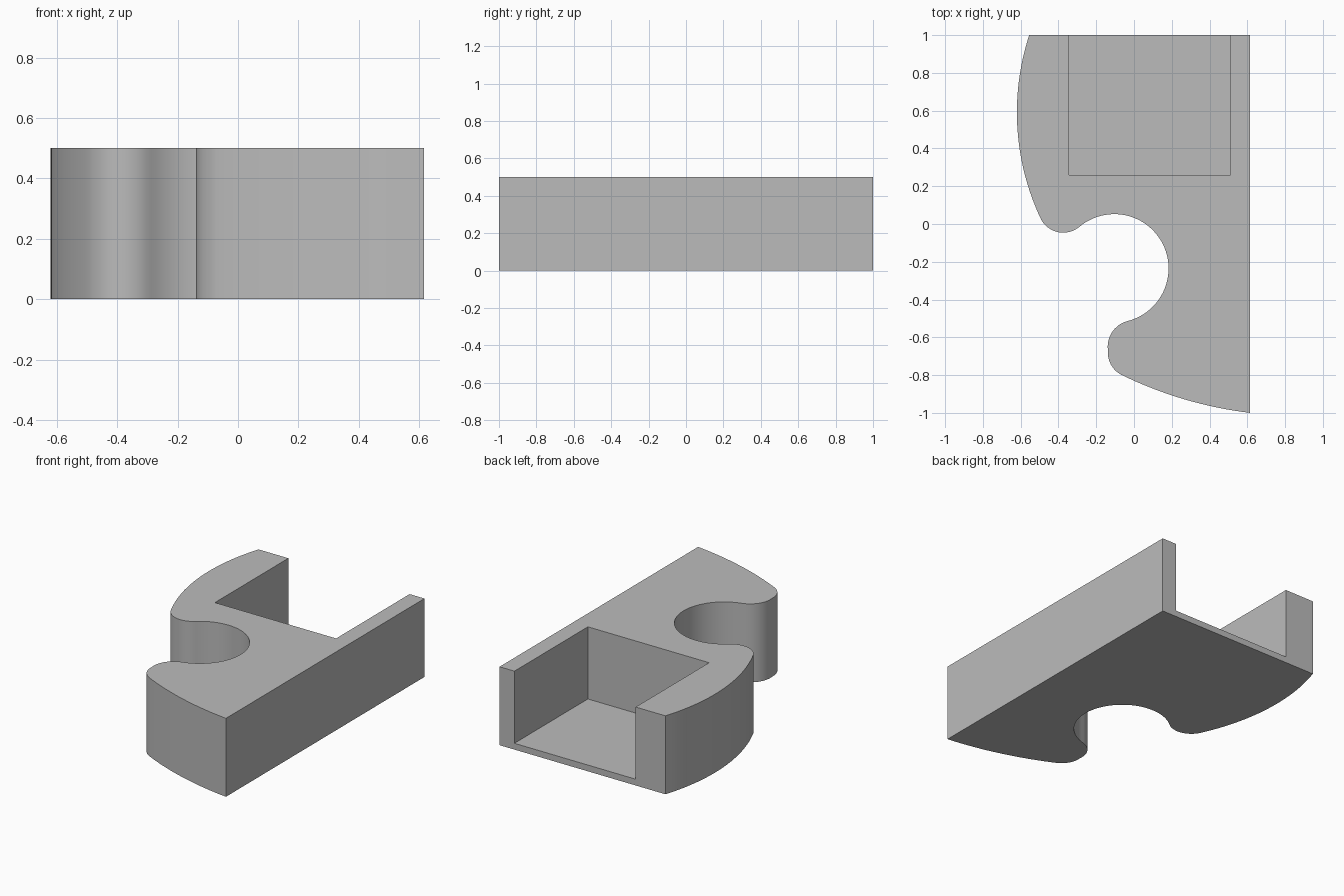
import bpy
import bmesh
from math import radians
from mathutils import Vector

cube = bpy.data.objects.get("Cube")
if cube:
    bpy.data.objects.remove(cube, do_unlink=True)

HEIGHT = 0.5
FLOOR = 0.04

grey = bpy.data.materials.new("plain grey")
grey.use_nodes = True
colour = (0.5, 0.5, 0.5, 1)
grey.diffuse_color = colour
grey.node_tree.nodes["Principled BSDF"].inputs["Base Color"].default_value = colour


def arc(start, middle, end, steps):
    """Points on the circle through three points, leaving out the end."""
    a, b, c = Vector(start), Vector(middle), Vector(end)
    u, v = b - a, c - a
    d = 2 * u.cross(v)
    centre = a + Vector((v.y * u.length_squared - u.y * v.length_squared,
                         u.x * v.length_squared - v.x * u.length_squared)) / d
    first, mid, last = a - centre, b - centre, c - centre
    # Signed sweep through the middle point
    sweep = first.angle_signed(mid) + mid.angle_signed(last)
    points = []
    for i in range(steps):
        t = -sweep * i / steps
        turn = Vector((1, 0)).copy()
        from_matrix = rotation(t)
        turn = from_matrix @ first
        points.append(centre + turn)
    return points


def rotation(angle):
    from mathutils import Matrix
    return Matrix.Rotation(angle, 2)


def prism(name, outline, bottom, top):
    """Extrude a closed outline upwards."""
    bm = bmesh.new()
    face = bm.faces.new([bm.verts.new((p[0], p[1], bottom)) for p in outline])
    up = bmesh.ops.extrude_face_region(bm, geom=[face])["geom"]
    moved = [g for g in up if isinstance(g, bmesh.types.BMVert)]
    bmesh.ops.translate(bm, verts=moved, vec=(0, 0, top - bottom))
    bmesh.ops.recalc_face_normals(bm, faces=bm.faces)
    mesh = bpy.data.meshes.new(name)
    bm.to_mesh(mesh)
    bm.free()
    mesh.materials.append(grey)
    obj = bpy.data.objects.new(name, mesh)
    bpy.context.collection.objects.link(obj)
    return obj


# Outline: straight side, then curved edges and the round notch
outline = [(0.615, -1), (0.615, 1)]
outline += arc((-0.555, 1), (-0.62, 0.6), (-0.49, 0.02), 24)
outline += arc((-0.49, 0.02), (-0.375, -0.046), (-0.288, -0.014), 12)
outline += arc((-0.288, -0.014), (0.183, -0.235), (-0.035, -0.514), 48)
outline += arc((-0.035, -0.514), (-0.107, -0.56), (-0.138, -0.67), 10)
outline += arc((-0.138, -0.67), (-0.122, -0.745), (-0.07, -0.797), 8)
outline += arc((-0.07, -0.797), (0.263, -0.927), (0.615, -1), 16)
body = prism("body", outline, 0, HEIGHT)

# Pocket open at the top and back
pocket = prism("pocket_cutter",
               [(-0.345, 0.26), (0.51, 0.26), (0.51, 1.2), (-0.345, 1.2)],
               FLOOR, HEIGHT + 0.2)
pocket.hide_render = True
pocket.hide_set(True)

cut = body.modifiers.new("pocket", 'BOOLEAN')
cut.operation = 'DIFFERENCE'
cut.solver = 'EXACT'
cut.object = pocket

# Apply the cut, then smooth the curved walls
bpy.ops.object.select_all(action='DESELECT')
body.select_set(True)
bpy.context.view_layer.objects.active = body
bpy.ops.object.modifier_apply(modifier=cut.name)
bpy.data.objects.remove(pocket, do_unlink=True)
bpy.ops.object.shade_smooth_by_angle(angle=radians(30))
